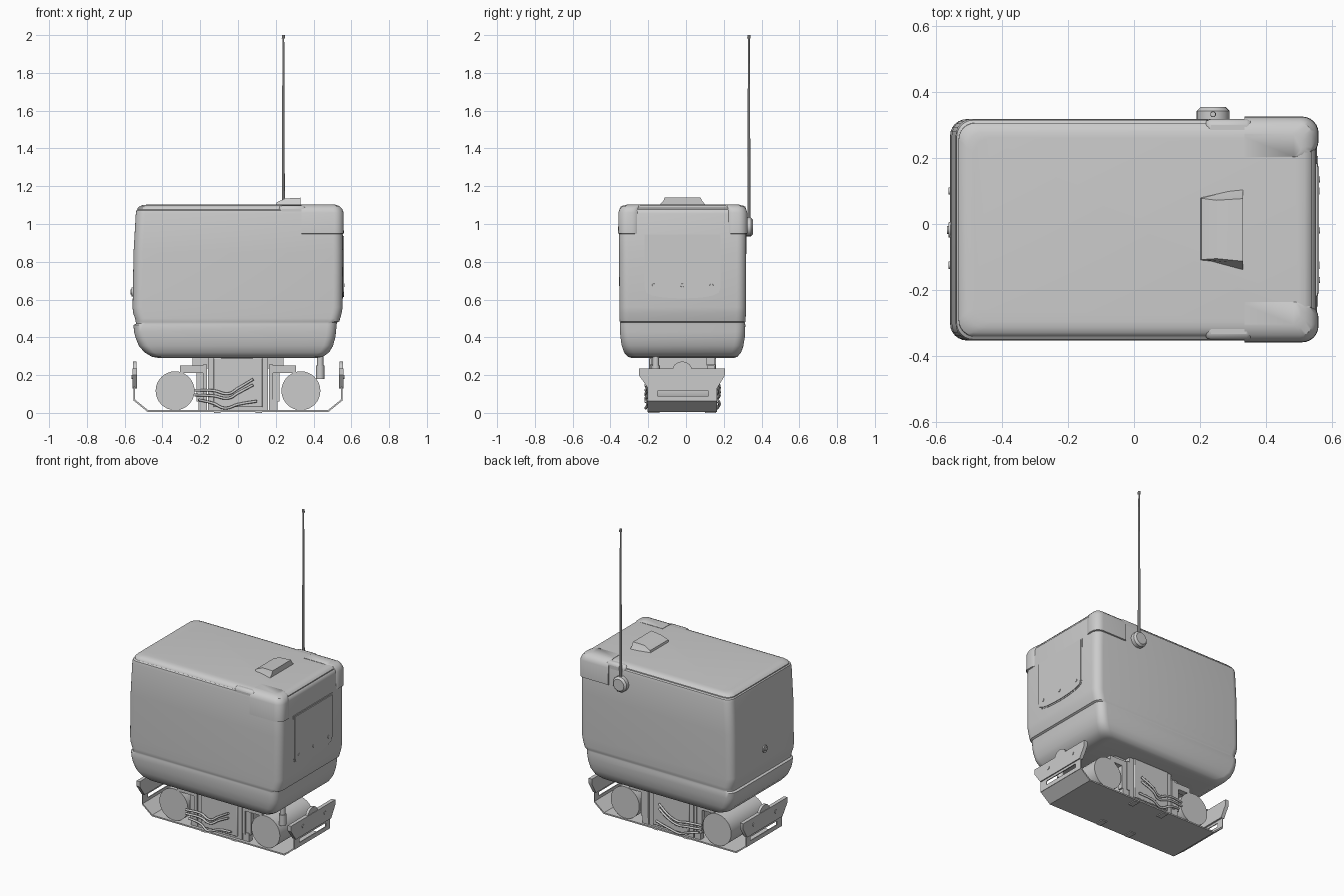
import bpy, bmesh
from math import sin, cos, pi, radians
from mathutils import Vector

if "Cube" in bpy.data.objects:
    bpy.data.objects.remove(bpy.data.objects["Cube"])


def finish(name, bm):
    bmesh.ops.recalc_face_normals(bm, faces=bm.faces[:])
    me = bpy.data.meshes.new(name)
    bm.to_mesh(me)
    bm.free()
    ob = bpy.data.objects.new(name, me)
    bpy.context.collection.objects.link(ob)
    return ob


def box(name, x0, x1, y0, y1, z0, z1, bevel=0):
    bm = bmesh.new()
    bmesh.ops.create_cube(bm, size=1)
    for v in bm.verts:
        v.co = ((x0 + x1) / 2 + v.co.x * (x1 - x0), (y0 + y1) / 2 + v.co.y * (y1 - y0),
                (z0 + z1) / 2 + v.co.z * (z1 - z0))
    ob = finish(name, bm)
    if bevel:
        m = ob.modifiers.new("bevel", 'BEVEL')
        m.width, m.segments = bevel, 2
    return ob


def rod(name, a, b, r1, r2=None, sides=24):
    a, b = Vector(a), Vector(b)
    bm = bmesh.new()
    bmesh.ops.create_cone(bm, cap_ends=True, segments=sides, radius1=r1,
                          radius2=r1 if r2 is None else r2, depth=(b - a).length)
    q = (b - a).to_track_quat('Z', 'Y')
    for v in bm.verts:
        v.co = q @ v.co + (a + b) / 2
    return finish(name, bm)


def prism(name, pts, axis, d0, d1):
    """Extrude a closed profile along x (points y,z) or y (points x,z)."""
    bm = bmesh.new()
    put = (lambda p, d: (d, p[0], p[1])) if axis == 'x' else (lambda p, d: (p[0], d, p[1]))
    rings = [[bm.verts.new(put(p, d)) for p in pts] for d in (d0, d1)]
    bridge(bm, rings)
    return finish(name, bm)


def bridge(bm, rings):
    for a, b in zip(rings, rings[1:]):
        for i in range(len(a)):
            j = (i + 1) % len(a)
            bm.faces.new((a[i], a[j], b[j], b[i]))
    bm.faces.new(rings[0])
    bm.faces.new(rings[-1])


def loft(name, levels, seg=6):
    """Skin rounded rectangles: (z, x0, x1, y0, y1, corner radius)."""
    bm = bmesh.new()
    rings = []
    for z, x0, x1, y0, y1, r in levels:
        ring = []
        for k, (cx, cy) in enumerate(((x1 - r, y1 - r), (x0 + r, y1 - r), (x0 + r, y0 + r), (x1 - r, y0 + r))):
            for s in range(seg + 1):
                t = (k + s / seg) * pi / 2
                ring.append(bm.verts.new((cx + r * cos(t), cy + r * sin(t), z)))
        rings.append(ring)
    bridge(bm, rings)
    return finish(name, bm)


# Main housing, with waist groove and lid seam
loft("housing", [
    (.290, -.415, .415, -.285, .250, .05), (.297, -.455, .450, -.308, .272, .05),
    (.320, -.495, .482, -.328, .292, .05), (.355, -.525, .503, -.340, .304, .05),
    (.400, -.543, .515, -.347, .311, .05), (.430, -.550, .519, -.349, .313, .05),
    (.465, -.554, .522, -.350, .314, .05), (.472, -.541, .523, -.349, .313, .05),
    (.478, -.541, .524, -.349, .313, .05), (.484, -.542, .536, -.351, .315, .05),
    (.500, -.545, .541, -.352, .316, .05), (.530, -.556, .549, -.352, .317, .05),
    (.560, -.558, .554, -.353, .318, .05), (.850, -.553, .555, -.354, .319, .05),
    (1.055, -.541, .550, -.354, .319, .05), (1.072, -.538, .546, -.350, .315, .05),
    (1.078, -.532, .540, -.342, .307, .05), (1.084, -.532, .540, -.340, .306, .05),
    (1.094, -.522, .532, -.330, .296, .05), (1.100, -.505, .518, -.314, .280, .05),
    (1.102, -.485, .500, -.296, .262, .05)])

# Raised corner caps and shoulders at the right end
for n, s in (("front", -1), ("rear", 1)):
    lv = []
    for z, d in ((.945, .012), (.95, 0), (1.06, .001), (1.08, .008), (1.094, .022), (1.101, .04), (1.104, .053)):
        ys = sorted((-.0165 + s * .22, -.0165 + s * (.3425 - d)))
        lv.append((z, .335, .560 - d, ys[0], ys[1], .05 if z < 1.09 else .03))
    cap = loft(n + "_corner_cap", lv)
    # square off the inner end of the cap
    for v in cap.data.vertices:
        if v.co.x < .39:
            v.co.x = .335
    y0, y1 = sorted((-.0165 + s * .28, -.0165 + s * .335))
    box(n + "_shoulder", .215, .36, y0, y1, 1.03, 1.098, .018)

# Wedge grip on the lid
bm = bmesh.new()
low = [(.2, -.11), (.33, -.145), (.33, .11), (.2, .08)]
mid = [(.205, -.108, 1.115), (.33, -.12, 1.122), (.33, .085, 1.122), (.205, .078, 1.115)]
top = [(.25, -.105, 1.135), (.33, -.113, 1.139), (.33, .077, 1.139), (.25, .072, 1.135)]
bridge(bm, [[bm.verts.new((x, y, 1.095)) for x, y in low],
            [bm.verts.new(p) for p in mid], [bm.verts.new(p) for p in top]])
finish("lid_grip", bm)

# Right service panel with curved bottom
def panel(g):
    pts = [(-.215 - g, .94 + g), (-.215 - g, .665)]
    for i in range(11):
        t = pi + pi * i / 10
        c, s = cos(t), sin(t)
        pts.append((-.018 + (.197 + g) * c, .665 + (.055 + g) * -abs(s) ** .6))
    return pts[:2] + pts[3:-1] + [(.179 + g, .665), (.179 + g, .94 + g)]


prism("service_panel_rim", panel(.004), 'x', .54, .5565)
prism("service_panel", panel(-.004), 'x', .54, .561)
for i, y in enumerate((-.17, -.02, .135)):
    rod(f"panel_screw_{i}", (.55, y, .675), (.564, y, .675), .011, .009, 16)

# Left plug
rod("left_plug_collar", (-.54, -.018, .64), (-.563, -.018, .64), .026, .023)
rod("left_plug", (-.55, -.018, .64), (-.568, -.018, .64), .014, .012)

# Whip antenna on a round rear mount
rod("antenna_mount", (.24, .30, .985), (.24, .343, .985), .05)
rod("antenna_mount_cap", (.24, .343, .985), (.24, .355, .985), .05, .038)
rod("antenna", (.24, .333, .99), (.24, .333, 1.99), .009, .005, 10)
rod("antenna_tip", (.24, .333, 1.982), (.24, .333, 2.0), .009, .008, 10)

# Undercarriage: tray with upturned ends
out = [(-.552, .065), (-.48, .006), (.48, .006), (.552, .065)]
inn = [(.548, .073), (.477, .015), (-.477, .015), (-.548, .073)]
prism("tray", out + inn, 'y', -.205, .165)
for i, x in enumerate((-.11, .11)):
    for y in (-.2, .10):
        box(f"tray_tab_{i}", x - .018, x + .018, y, y + .06, 0, .008)

# Central block
box("center_block", -.16, .16, -.185, .150, .012, .30)
for i, y in enumerate((-.195, .148)):
    box(f"center_block_cover_{i}", -.13, .13, y, y + .012, .03, .29, .004)

for n, s in (("left", -1), ("right", 1)):
    def sbox(part, a, b, *r):
        box(f"{n}_{part}", *sorted((s * a, s * b)), *r)
    # slotted end panel
    sbox("end_strip_low", .546, .552, -.205, .165, .063, .09)
    sbox("end_strip_high", .546, .552, -.205, .165, .115, .14)
    sbox("end_side_front", .546, .552, -.205, -.15, .09, .115)
    sbox("end_side_rear", .546, .552, .12, .165, .09, .115)
    # bumper with chamfered lower corners, backing and arch
    prism(n + "_bumper", [(-.25, .235), (-.25, .2), (-.2, .13), (.165, .13), (.207, .2), (.207, .235)],
          'x', s * .535, s * .559)
    arch = [(-.02 + .05 * cos(pi * i / 10), .23 + .042 * sin(pi * i / 10)) for i in range(11)]
    prism(n + "_bumper_arch", arch, 'x', s * .538, s * .556)
    for y in (-.125, .10):
        rod(n + "_bumper_bolt", (s * .55, y, .19), (s * .563, y, .19), .011, sides=12)
    # drum tank and its end discs
    rod(n + "_drum", (s * .333, -.19, .117), (s * .333, .155, .117), .103, sides=32)
    # corner posts, feet and hanger arms
    for y in (-.19, .11):
        sbox("post", .165, .185, y, y + .045, .06, .255)
        sbox("post_flange", .185, .22, y + .008, y + .04, .06, .25)
        sbox("post_foot", .165, .21, y + .005, y + .04, .012, .07)
        sbox("hanger_arm", .165, .308, y, y + .04, .212, .25)
    sbox("hanger_plate", .16, .24, -.15, .11, .235, .30)

# Drain spout under the right end
rod("drain_spout", (.435, -.16, .24), (.435, -.16, .31), .017)
rod("drain_nozzle", (.435, -.16, .18), (.435, -.16, .25), .022)

# Hoses on both faces
paths = [[(-.23, .12), (-.13, .118), (-.05, .102), (.0, .13), (.08, .178)],
         [(-.23, .095), (-.13, .09), (-.05, .078), (.0, .105), (.08, .148)],
         [(-.21, .07), (-.13, .05), (-.07, .025), (.0, .045), (.10, .062)]]
for side, y in (("front", -.208), ("rear", .171)):
    for i, p in enumerate(paths):
        cu = bpy.data.curves.new("hose", 'CURVE')
        cu.dimensions = '3D'
        cu.bevel_depth, cu.bevel_resolution, cu.use_fill_caps = .007, 2, True
        sp = cu.splines.new('BEZIER')
        sp.bezier_points.add(len(p) - 1)
        for k, (bp, (x, z)) in enumerate(zip(sp.bezier_points, p)):
            bp.co = (x, y + (.006 if k % 2 else -.006), z)
            bp.handle_left_type = bp.handle_right_type = 'AUTO'
        ob = bpy.data.objects.new(f"{side}_hose_{i}", cu)
        bpy.context.collection.objects.link(ob)

# Smooth rounded parts, keep hard edges
for ob in bpy.context.scene.objects:
    ob.select_set(ob.type == 'MESH')
    if ob.type == 'MESH':
        bpy.context.view_layer.objects.active = ob
bpy.ops.object.shade_smooth_by_angle(angle=radians(32))
